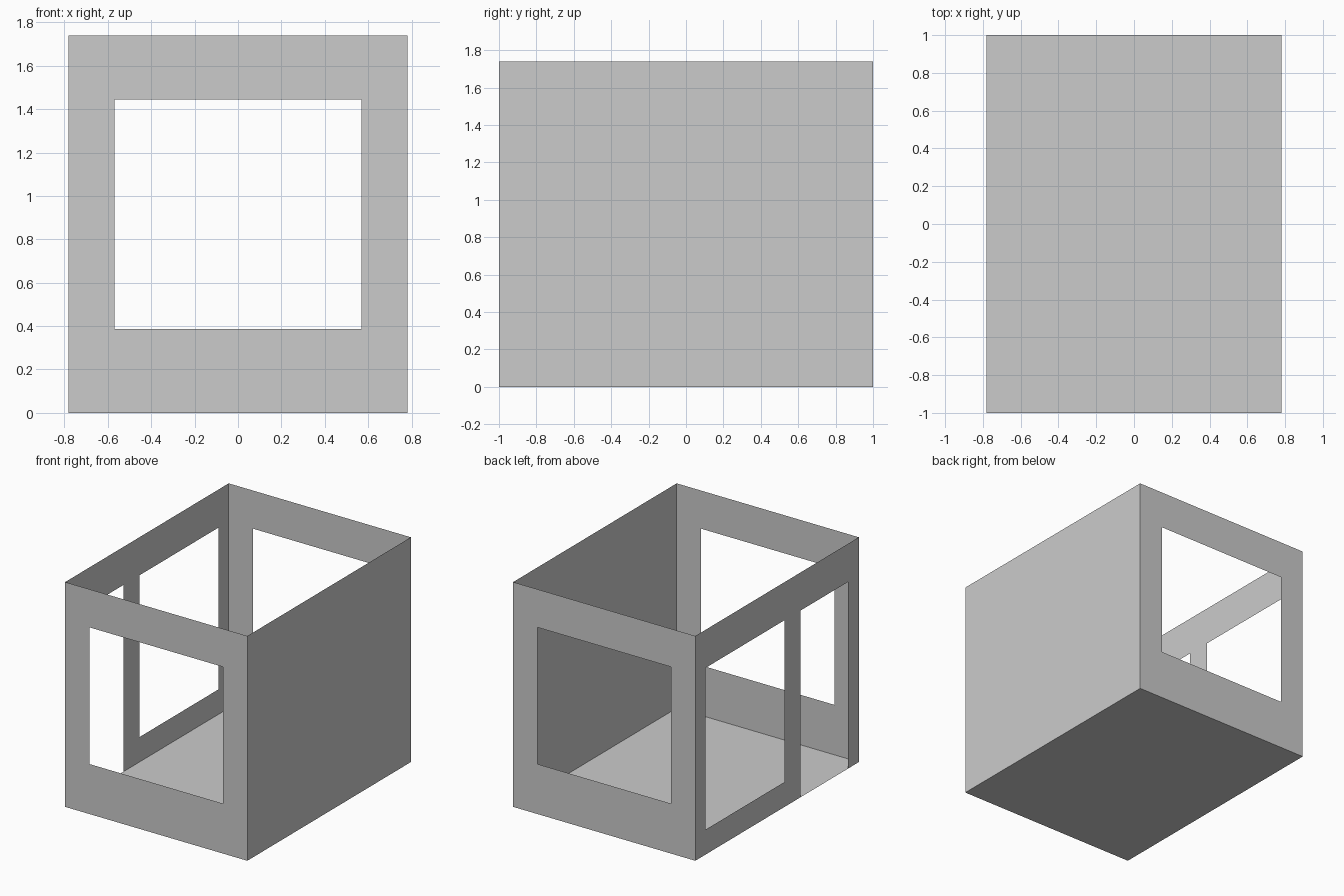
import bpy
import bmesh

if "Cube" in bpy.data.objects:
    bpy.data.objects.remove(bpy.data.objects["Cube"])

X, Y, H = 0.78, 1.0, 1.74      # half width, half depth, wall height
HEAD = 1.445                   # top of every opening


def panel(name, us, vs, place, holes=()):
    """Thin sheet split on the lines us, vs, leaving out the cells in holes."""
    bm = bmesh.new()
    grid = [[bm.verts.new(place(u, v)) for v in vs] for u in us]
    for i in range(len(us) - 1):
        for j in range(len(vs) - 1):
            if (i, j) not in holes:
                bm.faces.new((grid[i][j], grid[i + 1][j],
                              grid[i + 1][j + 1], grid[i][j + 1]))
    # merge coplanar cells so the sheet reads as clean flat faces
    bmesh.ops.delete(bm, geom=[v for v in bm.verts if not v.link_faces],
                     context='VERTS')
    bmesh.ops.dissolve_limit(bm, angle_limit=0.01, verts=bm.verts[:],
                             edges=bm.edges[:])
    mesh = bpy.data.meshes.new(name)
    bm.to_mesh(mesh)
    bm.free()
    obj = bpy.data.objects.new(name, mesh)
    bpy.context.collection.objects.link(obj)
    return obj


# Front and back walls, each with one central window
for name, s in (("front_wall", -1), ("back_wall", 1)):
    panel(name, [-X, -0.57, 0.57, X], [0, 0.387, HEAD, H],
          lambda u, v, s=s: (-s * u, s * Y, v), {(1, 1)})

# Left wall: doorway near the front down to the floor, large window behind it
panel("left_wall", [-Y, -0.865, -0.288, -0.092, 0.877, Y], [0, 0.193, HEAD, H],
      lambda u, v: (-X, u, v), {(1, 0), (1, 1), (3, 1)})

# Solid right wall
panel("right_wall", [-Y, Y], [0, H], lambda u, v: (X, u, v))

# Floor
panel("floor", [-X, X], [-Y, Y], lambda u, v: (u, v, 0))
